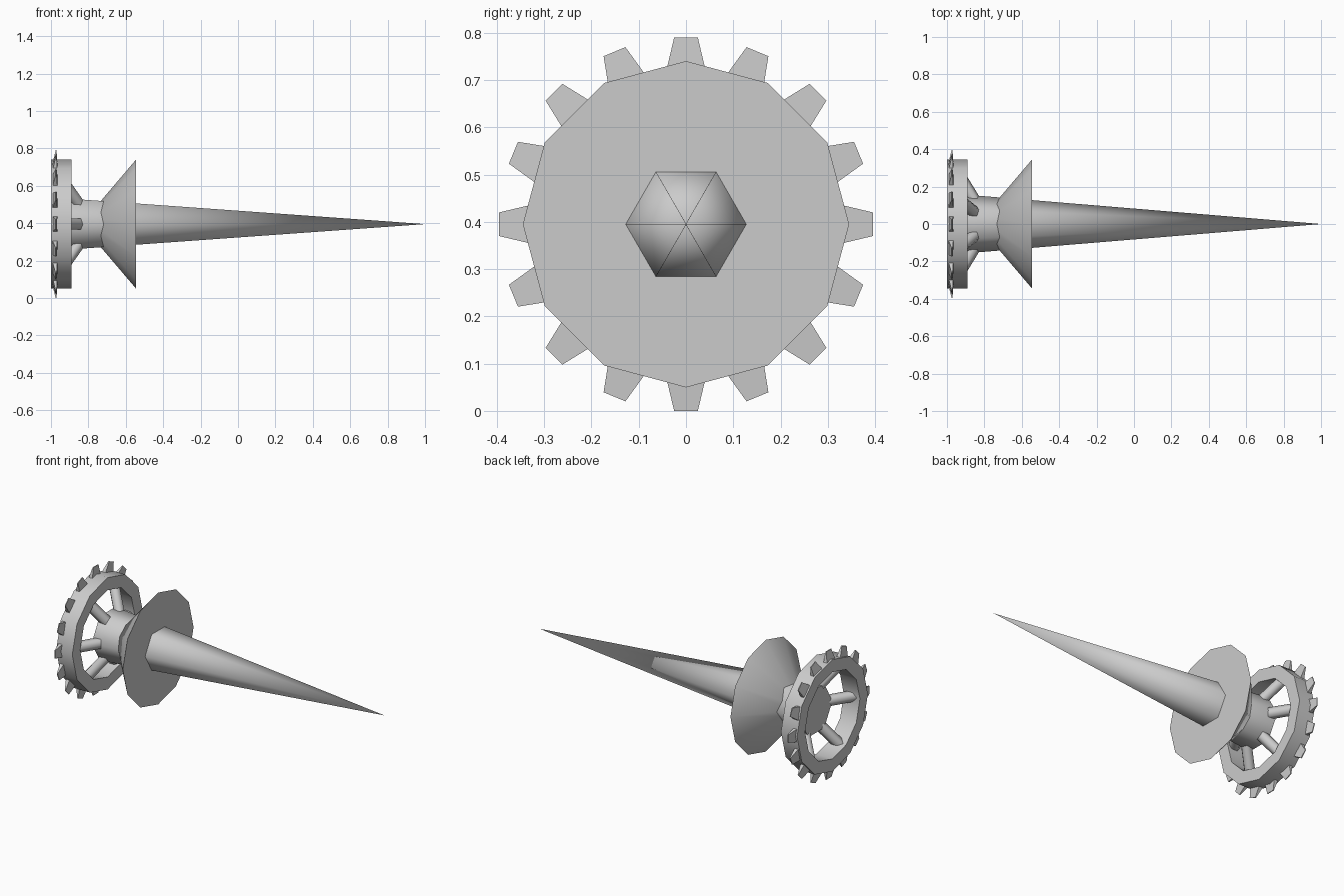
import bpy, math
from math import sin, cos, pi, radians
from mathutils import Vector

if "Cube" in bpy.data.objects:
    bpy.data.objects.remove(bpy.data.objects["Cube"])

CZ = 0.395  # height of the long axis


def finish(name, verts, faces, smooth=None):
    me = bpy.data.meshes.new(name)
    me.from_pydata(verts, [], faces)
    ob = bpy.data.objects.new(name, me)
    bpy.context.collection.objects.link(ob)
    bpy.ops.object.select_all(action='DESELECT')
    ob.select_set(True)
    bpy.context.view_layer.objects.active = ob
    bpy.ops.object.mode_set(mode='EDIT')
    bpy.ops.mesh.select_all(action='SELECT')
    bpy.ops.mesh.normals_make_consistent(inside=False)
    bpy.ops.object.mode_set(mode='OBJECT')
    if smooth:
        bpy.ops.object.shade_smooth_by_angle(angle=radians(smooth))
    return ob


def polar(x, r, a, side=0.0):
    """Point at axial x, radius r, angle a, shifted sideways."""
    return Vector((x, r * cos(a) - side * sin(a), CZ + r * sin(a) + side * cos(a)))


def lathe(name, profile, n, closed=False, smooth=62):
    """Spin (x, r) points around the long axis; r = 0 gives a single pole."""
    verts, rows, faces = [], [], []
    for x, r in profile:
        count = n if r > 0 else 1
        rows.append([len(verts) + i % count for i in range(n)])
        verts += [polar(x, r, 2 * pi * i / n) for i in range(count)]
    pairs = list(zip(rows, rows[1:] + rows[:1] if closed else rows[1:]))
    for a, b in pairs:
        for i in range(n):
            j = (i + 1) % n
            faces.append(list(dict.fromkeys((a[i], a[j], b[j], b[i]))))
    if not closed:
        for row in (rows[0], rows[-1]):
            if len(set(row)) > 2:
                faces.append(row)
    return finish(name, verts, faces, smooth)


# Long six-sided spike, its thick end forming the hub
lathe("spike", [(-0.89, 0.156), (1.0, 0)], 6)

# Flared hand guard
lathe("guard", [(-0.775, 0.075), (-0.545, 0.345)], 12)

# Rear wheel rim
lathe("rim", [(-1.0, 0.345), (-0.89, 0.345), (-0.89, 0.268), (-1.0, 0.268)], 12, closed=True)

# Six slanted spokes from hub to rim
d = Vector((-0.52, 0.854))
nrm = Vector((0.854, 0.52))
for k in range(6):
    a = k * pi / 3
    verts = []
    for c in (Vector((-0.825, 0.08)), Vector((-0.953, 0.29))):
        for i in range(6):
            t = i * pi / 3
            p = c + nrm * (0.033 * cos(t))
            verts.append(polar(p.x, p.y, a, 0.033 * sin(t)))
    faces = [(i, (i + 1) % 6, 6 + (i + 1) % 6, 6 + i) for i in range(6)]
    faces += [tuple(range(6)), tuple(range(6, 12))]
    finish(f"spoke_{k + 1}", verts, faces, 62)

# Sixteen wedge teeth leaning forward from the back of the rim
for k in range(16):
    a = k * pi / 8
    verts = [polar(x, r, a, s * w)
             for x, r, w in ((-0.995, 0.315, 0.044), (-0.965, 0.315, 0.044),
                             (-0.970, 0.395, 0.025), (-0.975, 0.395, 0.025))
             for s in (-1, 1)]
    faces = [(0, 1, 3, 2), (2, 3, 5, 4), (4, 5, 7, 6), (6, 7, 1, 0),
             (0, 2, 4, 6), (1, 3, 5, 7)]
    finish(f"tooth_{k + 1}", verts, faces)
